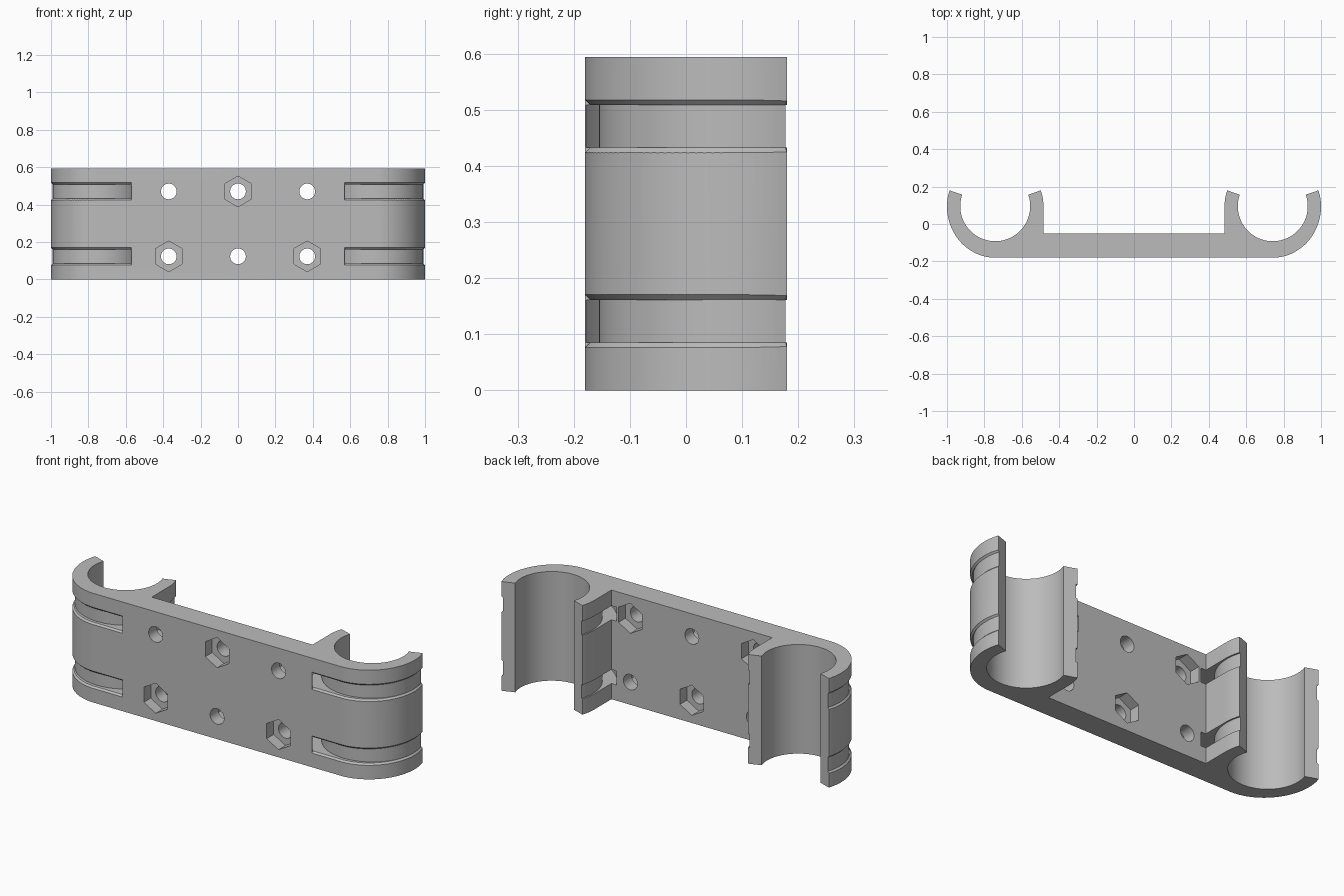
import bpy, bmesh
from math import sin, cos, radians, pi
from mathutils import Matrix, Vector

if "Cube" in bpy.data.objects:
    bpy.data.objects.remove(bpy.data.objects["Cube"], do_unlink=True)

H = 0.594                    # height
FRONT, BACK = -0.18, -0.05   # faces of the plate
CX, CY = 0.742, 0.095        # clip centre
R_IN, R_OUT, R_GROOVE, R_SLOT = 0.187, 0.258, 0.25, 0.322
DEEP = CY - FRONT            # clip radius towards the front
TIP = 19.2                   # angle of the clip lips
ROWS = (0.1235, H - 0.1235)  # heights of grooves and holes
HALF, CH = 0.038, 0.009      # groove half width and chamfer

grey = bpy.data.materials.new("grey plastic")
grey.use_nodes = True
colour = (0.5, 0.5, 0.5, 1)
grey.diffuse_color = colour
grey.node_tree.nodes["Principled BSDF"].inputs["Base Color"].default_value = colour


def arc(rx, ry, a0, a1, n):
    """Points on an elliptical arc about the clip centre."""
    angles = [radians(a0 + (a1 - a0) * i / n) for i in range(n + 1)]
    return [(CX + rx * cos(a), CY + ry * sin(a)) for a in angles]


def finish(name, bm):
    bmesh.ops.recalc_face_normals(bm, faces=bm.faces)
    mesh = bpy.data.meshes.new(name)
    bm.to_mesh(mesh)
    bm.free()
    mesh.materials.append(grey)
    ob = bpy.data.objects.new(name, mesh)
    bpy.context.collection.objects.link(ob)
    return ob


def loft(name, loops, closed=False, caps=True):
    """Skin between loops of points; closed joins last loop to first."""
    bm = bmesh.new()
    rows = [[bm.verts.new(p) for p in loop] for loop in loops]
    pairs = list(zip(rows, rows[1:])) + ([(rows[-1], rows[0])] if closed else [])
    for a, b in pairs:
        for i in range(len(a)):
            j = (i + 1) % len(a)
            bm.faces.new((a[i], a[j], b[j], b[i]))
    if caps and not closed:
        bm.faces.new(rows[0])
        bm.faces.new(rows[-1])
    return finish(name, bm)


def prism(name, sides, radius, x, z, y0, y1):
    """Prism along y, with a corner pointing up."""
    bm = bmesh.new()
    bmesh.ops.create_cone(bm, cap_ends=True, segments=sides, radius1=radius,
                          radius2=radius, depth=y1 - y0)
    # Turn the axis to y and put the first corner on top
    turn = Matrix.Rotation(pi / 2, 4, 'X')
    bmesh.ops.transform(bm, verts=bm.verts, matrix=turn)
    top = max(v.co.z for v in bm.verts)
    if top < radius * 0.99:
        bmesh.ops.rotate(bm, verts=bm.verts, matrix=Matrix.Rotation(pi / sides, 3, 'Y'))
    bmesh.ops.translate(bm, verts=bm.verts, vec=Vector((x, (y0 + y1) / 2, z)))
    return finish(name, bm)


# Body: plate and two open round clips in one extruded outline
half = [(0.484, BACK)]
half += arc(R_OUT, R_OUT, 180, 180 - TIP, 6)
half += arc(R_IN, R_IN, 180 - TIP, 360 + TIP, 64)
half += arc(R_OUT, R_OUT, TIP, 0, 6)
half += arc(R_OUT, DEEP, 0, -90, 28)[1:]
outline = half + [(-x, y) for x, y in reversed(half)]
body = loft("double_clip_body", [[(x, y, z) for x, y in outline] for z in (0, H)])

cutters = []
for side in (1, -1):
    for z in ROWS:
        # Strap channel, a full ring that also passes through the web
        rings = [(R_GROOVE, -HALF), (R_SLOT, -HALF), (R_SLOT, HALF), (R_GROOVE, HALF)]
        cutters.append(loft("strap_channel_cutter", [
            [(side * x, y, z + dz) for x, y in arc(r, r, 0, 355, 71)]
            for r, dz in rings], closed=True))

        # Chamfer that follows the outside of the clip
        levels = [(-CH, HALF), (CH, HALF + 2 * CH)]
        section = [(d, s * h) for s in (-1, 1) for d, h in levels[::s]]
        paths = [arc(R_OUT + d, DEEP + d, -90, 30, 40) for d, _ in section]
        loops = [[(side * p[i][0], p[i][1], z + dz) for p, (_, dz) in zip(paths, section)]
                 for i in range(41)]
        cutters.append(loft("groove_chamfer_cutter", loops))

        # Chamfer round the mouth of the channel on the plate front
        mouth = []
        for d, h in levels:
            x0, x1, y = CX - 0.167 - CH - d, CX, FRONT - d
            x0 = CX - 0.167 - (CH + d) / 2
            mouth.append([(side * x, y, z + dz) for x, dz in
                          ((x0, -h), (x1, -h), (x1, h), (x0, h))])
        cutters.append(loft("mouth_chamfer_cutter", mouth))

# Bolt holes with hexagonal nut pockets on alternating faces
for row, z in enumerate(ROWS):
    for col in (-1, 0, 1):
        x = col * 0.37
        cutters.append(prism("bolt_hole_cutter", 32, 0.042, x, z, -0.3, 0.1))
        if (row == 0) == (col != 0):
            span = (FRONT - 0.05, FRONT + 0.06)
        else:
            span = (BACK - 0.06, BACK + 0.05)
        cutters.append(prism("nut_pocket_cutter", 6, 0.082, x, z, *span))

# Apply the cuts
bpy.context.view_layer.objects.active = body
for c in cutters:
    c.hide_render = True
    mod = body.modifiers.new("cut", 'BOOLEAN')
    mod.operation, mod.solver, mod.object = 'DIFFERENCE', 'EXACT', c
    bpy.ops.object.modifier_apply(modifier=mod.name)
for c in cutters:
    bpy.data.objects.remove(c, do_unlink=True)

# Smooth the round walls and keep the edges crisp
bpy.ops.object.select_all(action='DESELECT')
body.select_set(True)
bpy.ops.object.shade_smooth_by_angle(angle=radians(25))
